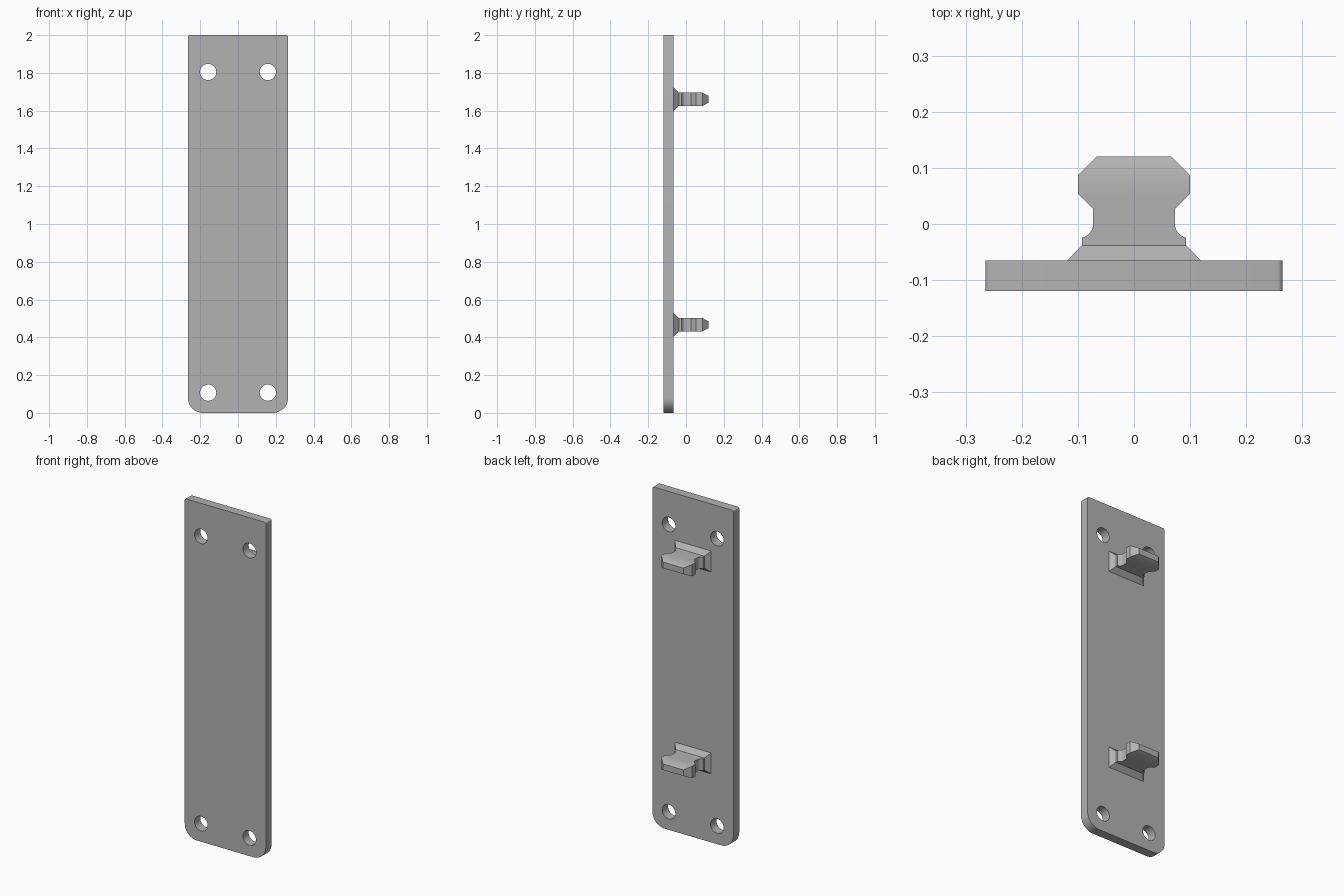
import bpy
import bmesh
from math import sin, cos, pi, radians

cube = bpy.data.objects.get("Cube")
if cube:
    bpy.data.objects.remove(cube, do_unlink=True)

grey = bpy.data.materials.new("plain grey")
grey.use_nodes = True
colour = (0.45, 0.45, 0.45, 1)
grey.diffuse_color = colour
grey.node_tree.nodes["Principled BSDF"].inputs["Base Color"].default_value = colour

FRONT, BACK = -0.119, -0.065
HALF_WIDTH, HEIGHT = 0.265, 2.0


def finish(name, bm):
    bmesh.ops.recalc_face_normals(bm, faces=bm.faces)
    mesh = bpy.data.meshes.new(name)
    bm.to_mesh(mesh)
    bm.free()
    mesh.materials.append(grey)
    obj = bpy.data.objects.new(name, mesh)
    bpy.context.collection.objects.link(obj)
    return obj


def smooth(obj):
    bpy.ops.object.select_all(action="DESELECT")
    obj.select_set(True)
    bpy.context.view_layer.objects.active = obj
    bpy.ops.object.shade_smooth_by_angle(angle=radians(30))


def prism(name, outline, y0, y1):
    """Extrude an x-z outline along y."""
    bm = bmesh.new()
    face = bm.faces.new([bm.verts.new((x, y0, z)) for x, z in outline])
    new = bmesh.ops.extrude_face_region(bm, geom=[face])["geom"]
    verts = [v for v in new if isinstance(v, bmesh.types.BMVert)]
    bmesh.ops.translate(bm, verts=verts, vec=(0, y1 - y0, 0))
    return finish(name, bm)


def arc(cx, cz, r, start, steps):
    angles = [start + pi / 2 * i / steps for i in range(steps + 1)]
    return [(cx + r * cos(a), cz + r * sin(a)) for a in angles]


# Plate: large rounded corners at the bottom, tiny ones at the top
outline = []
for sx, r, cz, start, steps in (
    (1, 0.01, HEIGHT - 0.01, 0, 4), (-1, 0.01, HEIGHT - 0.01, pi / 2, 4),
    (-1, 0.08, 0.08, pi, 12), (1, 0.08, 0.08, 1.5 * pi, 12),
):
    outline += arc(sx * (HALF_WIDTH - r), cz, r, start, steps)
plate = prism("plate", outline, FRONT, BACK)

# Four screw holes cut through the plate
for x in (-0.158, 0.158):
    for z in (0.107, 1.805):
        circle = [(x + 0.043 * cos(i * pi / 16), z + 0.043 * sin(i * pi / 16))
                  for i in range(32)]
        cutter = prism("hole_cutter", circle, FRONT - 0.05, BACK + 0.05)
        cutter.hide_render = True
        cut = plate.modifiers.new("hole", "BOOLEAN")
        cut.operation, cut.solver, cut.object = "DIFFERENCE", "EXACT", cutter
        bpy.context.view_layer.objects.active = plate
        bpy.ops.object.modifier_apply(modifier=cut.name)
        bpy.data.objects.remove(cutter, do_unlink=True)
smooth(plate)

# Clip sections from plate to tip: y, half width, half height
T = 0.035
sections = [(BACK, 0.119, 0.062), (-0.038, 0.093, T), (-0.025, 0.093, T)]
sections += [(0.025 * -cos(a), 0.098 - 0.025 * sin(a), T)
             for a in (i * pi / 16 for i in range(1, 9))]
sections += [(0.027, 0.073, T), (0.054, 0.1, T), (0.087, 0.1, T), (0.12, 0.067, 0.018)]


def clip(name, z):
    """Loft rectangular sections backwards from the plate."""
    bm = bmesh.new()
    rings = [[bm.verts.new((sx * w, y, z + sz * h))
              for sx, sz in ((1, 1), (-1, 1), (-1, -1), (1, -1))]
             for y, w, h in sections]
    for a, b in zip(rings, rings[1:]):
        for i in range(4):
            j = (i + 1) % 4
            bm.faces.new((a[i], a[j], b[j], b[i]))
    bm.faces.new(rings[0])
    bm.faces.new(rings[-1])
    smooth(finish(name, bm))


clip("upper_clip", 1.66)
clip("lower_clip", 0.467)
